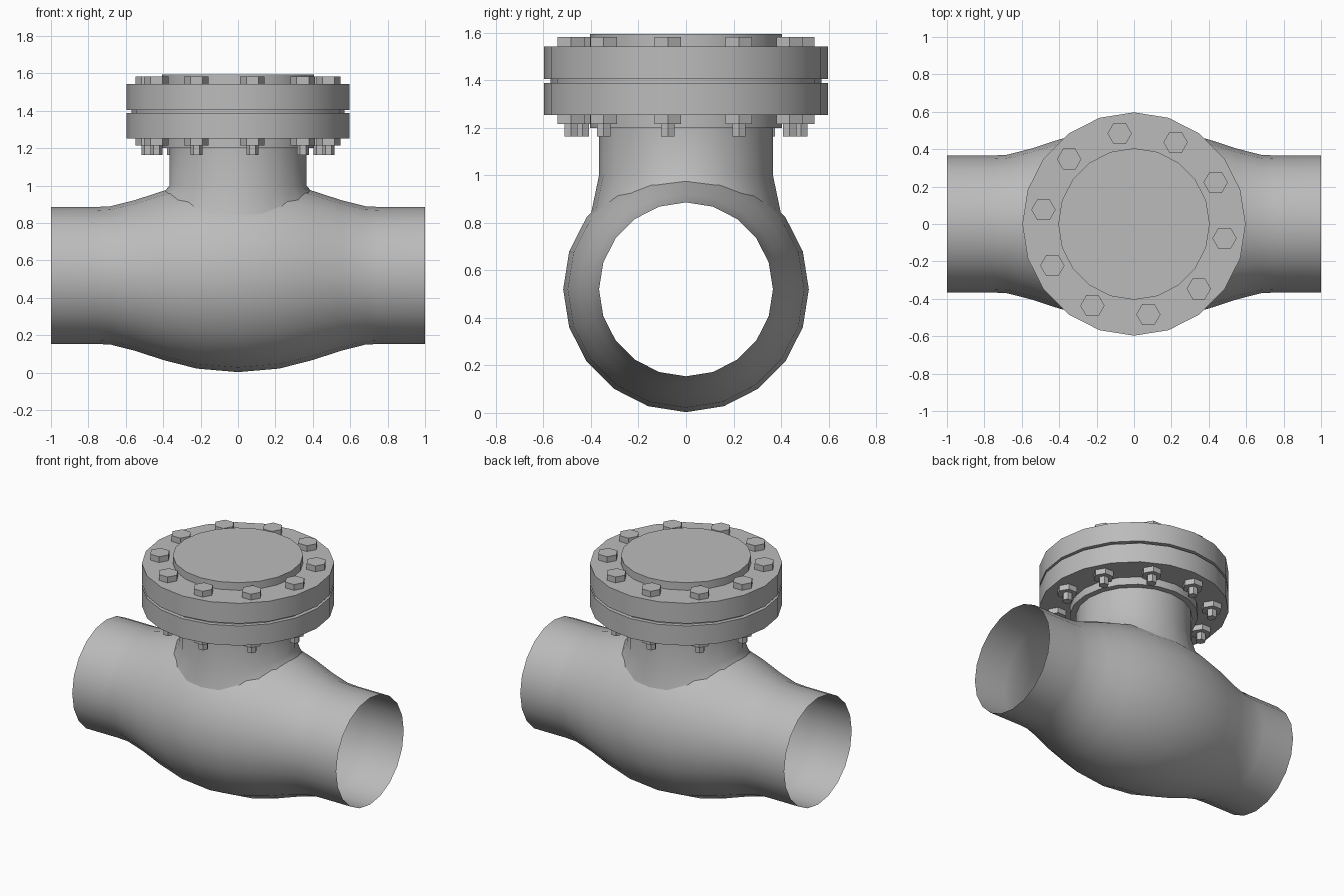
import bpy, bmesh
from math import sin, cos, pi, sqrt, radians

cube = bpy.data.objects.get("Cube")
if cube:
    bpy.data.objects.remove(cube, do_unlink=True)

steel = bpy.data.materials.new("steel grey")
steel.use_nodes = True
GREY = (0.5, 0.5, 0.5, 1)
steel.diffuse_color = GREY
steel.node_tree.nodes["Principled BSDF"].inputs["Base Color"].default_value = GREY

SIDES = 20
AXIS_Z = 0.52


def skin(name, rings, caps=True, angle=30):
    """Bridge a stack of equal rings of points into one object."""
    bm = bmesh.new()
    loops = [[bm.verts.new(p) for p in ring] for ring in rings]
    for a, b in zip(loops, loops[1:]):
        for i in range(len(a)):
            j = (i + 1) % len(a)
            bm.faces.new((a[i], a[j], b[j], b[i]))
    if caps:
        bm.faces.new(loops[0])
        bm.faces.new(loops[-1])
    bmesh.ops.recalc_face_normals(bm, faces=bm.faces)
    mesh = bpy.data.meshes.new(name)
    bm.to_mesh(mesh)
    bm.free()
    mesh.materials.append(steel)
    obj = bpy.data.objects.new(name, mesh)
    bpy.context.collection.objects.link(obj)
    bpy.ops.object.select_all(action="DESELECT")
    obj.select_set(True)
    bpy.context.view_layer.objects.active = obj
    bpy.ops.object.shade_smooth_by_angle(angle=radians(angle))
    return obj


def circle(r, n=SIDES):
    return [(r * cos(2 * pi * i / n), r * sin(2 * pi * i / n)) for i in range(n)]


def disc(name, r, z0, z1, n=SIDES, at=(0, 0)):
    ring = [(x + at[0], y + at[1]) for x, y in circle(r, n)]
    return skin(name, [[(x, y, z) for x, y in ring] for z in (z0, z1)])


# Body: open pipe swelling to a belly in the middle
half = [(0, 0.517), (0.22, 0.498), (0.4, 0.452), (0.55, 0.403),
        (0.68, 0.37), (0.76, 0.366), (1, 0.366)]
profile = [(-x, r) for x, r in reversed(half[1:])] + half
skin("valve_body", [[(x, y, z + AXIS_Z) for y, z in circle(r)] for x, r in profile], caps=False)


def body_radius(x):
    for (x0, r0), (x1, r1) in zip(half, half[1:]):
        if abs(x) <= x1:
            return r0 + (r1 - r0) * (abs(x) - x0) / (x1 - x0)


# Neck: its flared foot follows the body surface
foot = [(x, y, AXIS_Z - 0.01 + sqrt(body_radius(x) ** 2 - y * y)) for x, y in circle(0.4)]
skin("neck", [foot] + [[(x, y, z) for x, y in circle(0.366)] for z in (1.0, 1.21)],
     caps=False, angle=60)

# Flanged joint and cover
disc("neck_collar", 0.405, 1.2, 1.255)
disc("lower_flange", 0.597, 1.253, 1.388)
disc("gasket", 0.57, 1.385, 1.41)
disc("upper_flange", 0.597, 1.405, 1.543)
disc("cover_disc", 0.405, 1.54, 1.595)

# Ten bolts with hex heads, nuts and stud ends
for i in range(10):
    a = radians(27 + 36 * i)
    spot = (0.49 * cos(a), 0.49 * sin(a))
    disc(f"bolt_head_{i + 1}", 0.065, 1.54, 1.583, 6, spot)
    disc(f"nut_{i + 1}", 0.065, 1.215, 1.256, 6, spot)
    disc(f"stud_{i + 1}", 0.032, 1.163, 1.22, 6, spot)
